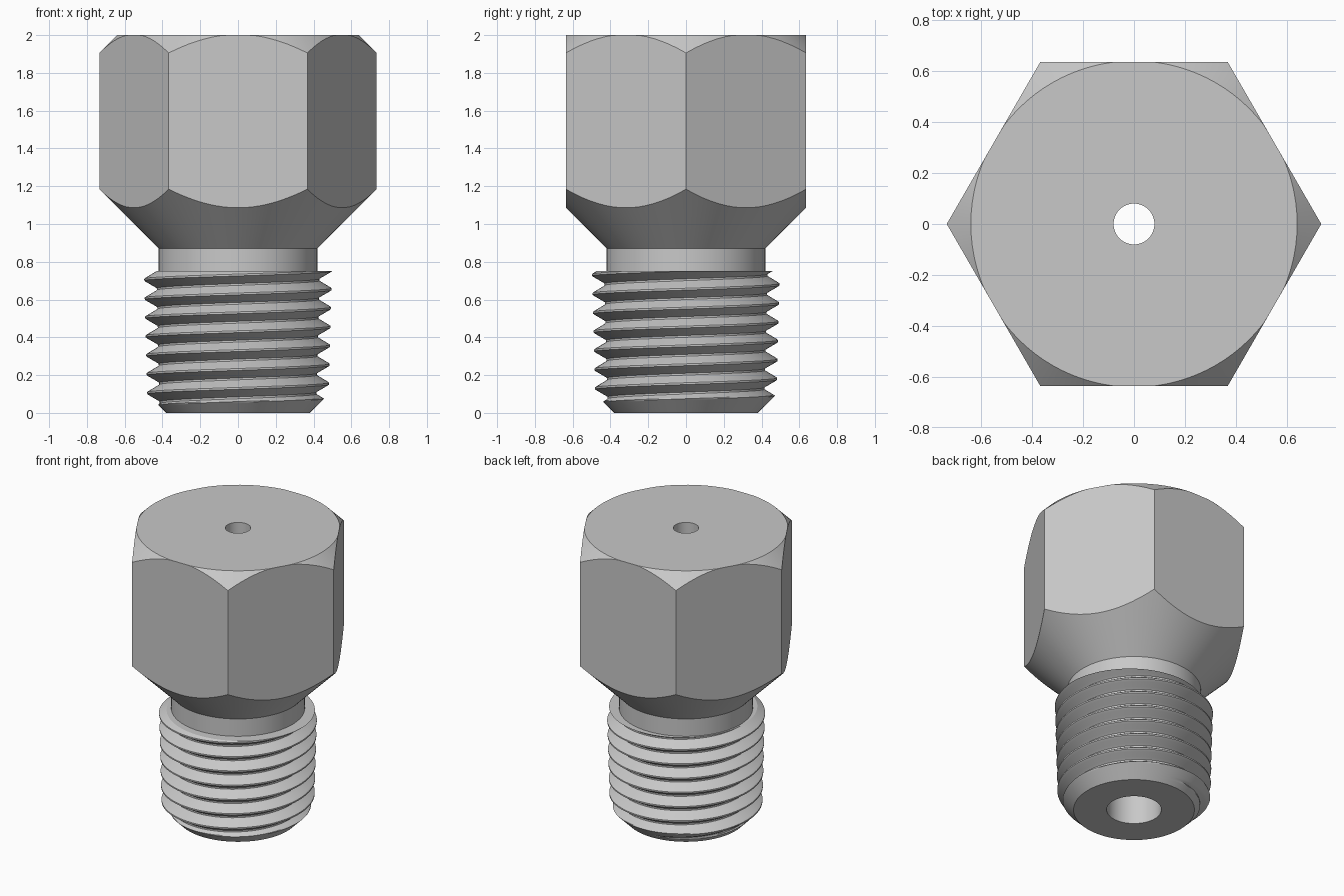
import bpy, bmesh, math

SEG = 96            # divisions around the axis
APOTHEM = 0.636     # half the width across the hexagon flats
NECK, SHANK_TOP, PITCH = 0.42, 0.75, 0.1

cube = bpy.data.objects.get("Cube")
if cube:
    bpy.data.objects.remove(cube, do_unlink=True)

metal = bpy.data.materials.new("plain grey metal")
metal.use_nodes = True
GREY = (0.58, 0.58, 0.58, 1)
metal.diffuse_color = GREY
metal.node_tree.nodes["Principled BSDF"].inputs["Base Color"].default_value = GREY


def lathe(name, profile, turn_shift=0):
    """Sweep profile(angle) -> [(r, z), ...] around z as a skin of quads."""
    bm = bmesh.new()
    columns = []
    for i in range(SEG + 1):
        a = math.tau * i / SEG
        columns.append([bm.verts.new((r * math.cos(a), r * math.sin(a), z))
                        for r, z in profile(a)])
    for left, right in zip(columns, columns[1:]):
        for j in range(len(left) - 1):
            bm.faces.new((left[j], right[j], right[j + 1], left[j + 1]))
    bmesh.ops.remove_doubles(bm, verts=bm.verts, dist=0.0002)
    bmesh.ops.dissolve_degenerate(bm, edges=bm.edges, dist=0.0001)
    bmesh.ops.recalc_face_normals(bm, faces=bm.faces)
    mesh = bpy.data.meshes.new(name)
    bm.to_mesh(mesh)
    bm.free()
    mesh.materials.append(metal)
    obj = bpy.data.objects.new(name, mesh)
    bpy.context.collection.objects.link(obj)
    bpy.ops.object.select_all(action='DESELECT')
    obj.select_set(True)
    bpy.context.view_layer.objects.active = obj
    bpy.ops.object.shade_smooth_by_angle(angle=math.radians(28))
    return obj


# Hexagon head: flats trimmed by a cone above and a cone below, running into the neck
def head_profile(a):
    sector = math.pi / 3
    hexagon = APOTHEM / math.cos(a % sector - sector / 2)
    top = min(0.64, hexagon)
    return [(NECK, SHANK_TOP), (NECK, 0.87),
            (hexagon, 0.87 + hexagon - NECK),
            (hexagon, 2 - (hexagon - top)),
            (top, 2), (0.08, 2)]


# Threaded shank: right-handed helical ridges on a slight taper, chamfered at the end
def thread_radius(z, phase):
    distance = abs((phase + 0.5) % 1 - 0.5) * PITCH
    crest = 0.478 + 0.026 * z
    depth = min(max(distance - 0.006, 0) * 1.7, 0.065)
    return min(crest - depth, 0.38 + z)


def thread_profile(a):
    rows = 20
    turn = a / math.tau
    points = [(0.172, 0)]
    for j in range(-2 * rows, 9 * rows):
        phase = j / rows
        z = 0.055 + PITCH * (phase + turn)
        z = min(max(z, 0), SHANK_TOP)
        points.append((thread_radius(z, (z - 0.055) / PITCH - turn), z))
    return points + [(NECK, SHANK_TOP)]


# Bore: wide from below, narrowing through a cone to a small outlet
def bore_profile(a):
    return [(0.172, 0), (0.172, 1.7), (0.08, 1.8), (0.08, 2)]


lathe("hexagon_head", head_profile)
lathe("threaded_shank", thread_profile)
bore = lathe("bore", bore_profile)
bore.data.flip_normals()   # the bore wall faces the axis
